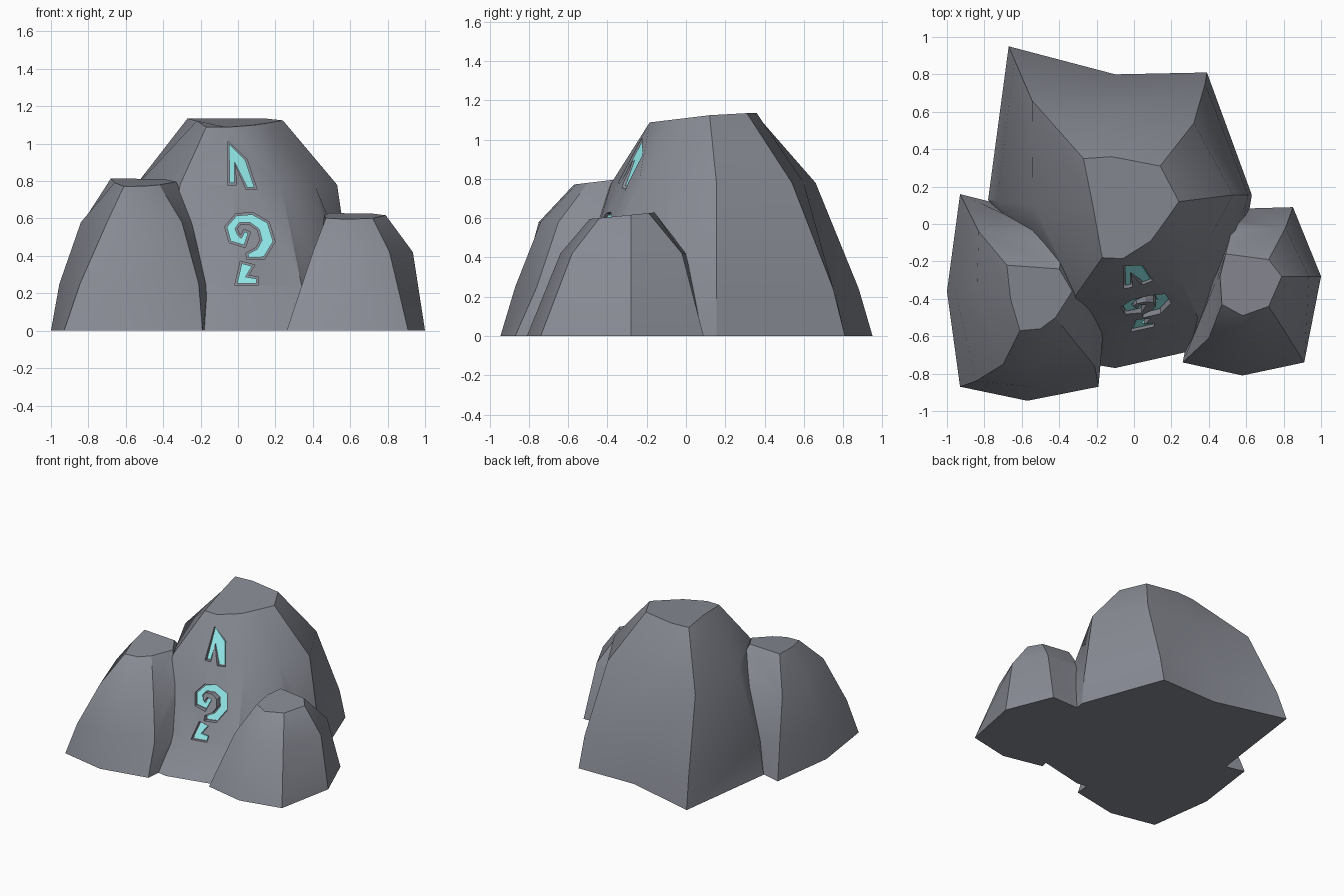
import bpy, bmesh, math
from mathutils import Vector
from mathutils.bvhtree import BVHTree

if "Cube" in bpy.data.objects:
    bpy.data.objects.remove(bpy.data.objects["Cube"])


def material(name, rgb):
    m = bpy.data.materials.new(name)
    m.diffuse_color = (*rgb, 1)
    m.use_nodes = True
    m.node_tree.nodes["Principled BSDF"].inputs["Base Color"].default_value = m.diffuse_color
    return m


stone = material("stone", (0.25, 0.26, 0.30))
glow = material("glow", (0.30, 0.85, 0.86))


def add_mesh(name, verts, faces, mat):
    me = bpy.data.meshes.new(name)
    me.from_pydata(verts, [], faces)
    me.materials.append(mat)
    bm = bmesh.new()
    bm.from_mesh(me)
    bmesh.ops.recalc_face_normals(bm, faces=bm.faces)
    bm.to_mesh(me)
    bm.free()
    ob = bpy.data.objects.new(name, me)
    bpy.context.collection.objects.link(ob)
    return ob


def stack(rings):
    """Closed tube of faces through equally sized rings of points."""
    n = len(rings[0])
    verts = [p for r in rings for p in r]
    faces = [tuple(reversed(range(n))),
             tuple(range(len(verts) - n, len(verts)))]
    for k in range(len(rings) - 1):
        for i in range(n):
            j = (i + 1) % n
            faces.append((k * n + i, k * n + j, (k + 1) * n + j, (k + 1) * n + i))
    return verts, faces


def rock(name, levels, tilt):
    """levels: (z, outline); the last level leans up towards the back."""
    rings = [[(x, y, z + (min(tilt * y, .025) if k == len(levels) - 1 else 0))
              for x, y in pts] for k, (z, pts) in enumerate(levels)]
    return add_mesh(name, *stack(rings), stone)


def boolean(target, tool, op):
    m = target.modifiers.new(op, 'BOOLEAN')
    m.operation, m.object, m.solver = op, tool, 'EXACT'
    bpy.context.view_layer.objects.active = target
    bpy.ops.object.modifier_apply(modifier=m.name)
    bpy.data.objects.remove(tool)


# Rocks: outlines run counter-clockwise from the front left
cluster = rock("rock_cluster", [
    (0, [(-.40, -.72), (-.10, -.77), (.30, -.68), (.57, -.20), (.63, .155),
         (.39, .81), (-.10, .80), (-.67, .95), (-.78, .13)]),
    (.24, [(-.38, -.59), (-.03, -.58), (.34, -.50), (.55, -.17), (.61, .155),
           (.38, .75), (-.10, .755), (-.64, .88), (-.73, .12)]),
    (.78, [(-.31, -.38), (-.02, -.34), (.23, -.24), (.41, -.06), (.53, .155),
           (.32, .54), (-.10, .60), (-.545, .66), (-.54, .10)]),
    (1.11, [(-.17, -.18), (-.06, -.185), (.09, -.09), (.17, .02), (.24, .12),
            (.14, .31), (-.12, .36), (-.27, .35), (-.22, .10)])], .12)

left_rock = rock("left_rock", [
    (0, [(-.93, -.87), (-.57, -.945), (-.19, -.87), (-.16, -.54),
         (-.30, .0), (-.93, .16), (-1.0, -.36)]),
    (.25, [(-.845, -.84), (-.55, -.87), (-.21, -.76), (-.16, -.52),
           (-.30, .0), (-.89, .08), (-.955, -.36)]),
    (.58, [(-.70, -.75), (-.50, -.74), (-.30, -.65), (-.245, -.43),
           (-.36, -.03), (-.83, -.04), (-.84, -.35)]),
    (.84, [(-.61, -.57), (-.50, -.56), (-.42, -.50), (-.33, -.36),
           (-.40, -.24), (-.68, -.22), (-.66, -.40)])], .12)

right_rock = rock("right_rock", [
    (0, [(.26, -.74), (.58, -.81), (.91, -.74), (1.0, -.28),
         (.85, .09), (.50, .08), (.35, -.30)]),
    (.42, [(.40, -.61), (.58, -.64), (.81, -.58), (.935, -.28),
           (.81, -.02), (.53, .00), (.44, -.30)]),
    (.645, [(.47, -.43), (.58, -.49), (.72, -.44), (.79, -.28),
            (.72, -.19), (.49, -.16), (.46, -.28)])], .1)

boolean(cluster, left_rock, 'UNION')
boolean(cluster, right_rock, 'UNION')

# Carved marks: outlines on the front face in (x, z)
surface = BVHTree.FromObject(cluster, bpy.context.evaluated_depsgraph_get())


def face_y(x, z):
    hit = surface.ray_cast(Vector((x, -3, z)), Vector((0, 1, 0)))[0]
    return hit.y if hit else -.4


def ribbon(path, widths):
    a, b = [], []
    for i, (x, z) in enumerate(path):
        p, q = path[max(i - 1, 0)], path[min(i + 1, len(path) - 1)]
        d = Vector((q[0] - p[0], q[1] - p[1])).normalized() * widths[i] / 2
        a.append((x - d.y, z + d.x))
        b.append((x + d.y, z - d.x))
    return a + b[::-1]


def grow(pts, amount):
    """Offset an outline outwards with limited mitres."""
    n, out = len(pts), []
    area = sum(pts[i - 1][0] * pts[i][1] - pts[i][0] * pts[i - 1][1] for i in range(n))
    s = amount if area > 0 else -amount
    for i in range(n):
        p, c, q = (Vector(pts[k % n]) for k in (i - 1, i, i + 1))
        d1, d2 = (c - p).normalized(), (q - c).normalized()
        m = Vector((d1.y + d2.y, -d1.x - d2.x))
        m = m * (2 / max(m.length_squared, 1.2))
        out.append(tuple(c + m * s))
    return out


def slab(name, pts, near, far, mat):
    """Prism that follows the rock face between two depths."""
    rings = [[(x, face_y(x, z) + d, z) for x, z in pts] for d in (near, far)]
    return add_mesh(name, *stack(rings), mat)


marks = {
    "upper_mark": [(-.048, 1.0), (-.045, .79), (-.018, .79), (-.018, .90),
                   (.05, .765), (.088, .765), (.04, .91)],
    "spiral_mark": ribbon([(.045, .525), (.025, .475), (-.02, .495), (-.038, .55),
                           (.0, .597), (.07, .60), (.135, .56), (.158, .48),
                           (.12, .415), (.055, .40)],
                          [.02, .04, .05, .045, .04, .045, .055, .06, .055, .02]),
    "lower_mark": [(.02, .36), (.075, .345), (.04, .288), (.10, .278),
                   (.098, .252), (-.005, .252)],
}
cutters = [slab(n + "_cutter", grow(p, .010), -.08, .022, stone) for n, p in marks.items()]
plates = [slab(n, p, .010, .026, glow) for n, p in marks.items()]
for c in cutters:
    boolean(cluster, c, 'DIFFERENCE')

# Soft facets with crisp edges on the stone
bpy.ops.object.select_all(action='DESELECT')
cluster.select_set(True)
bpy.context.view_layer.objects.active = cluster
bpy.ops.object.shade_smooth_by_angle(angle=math.radians(30))
